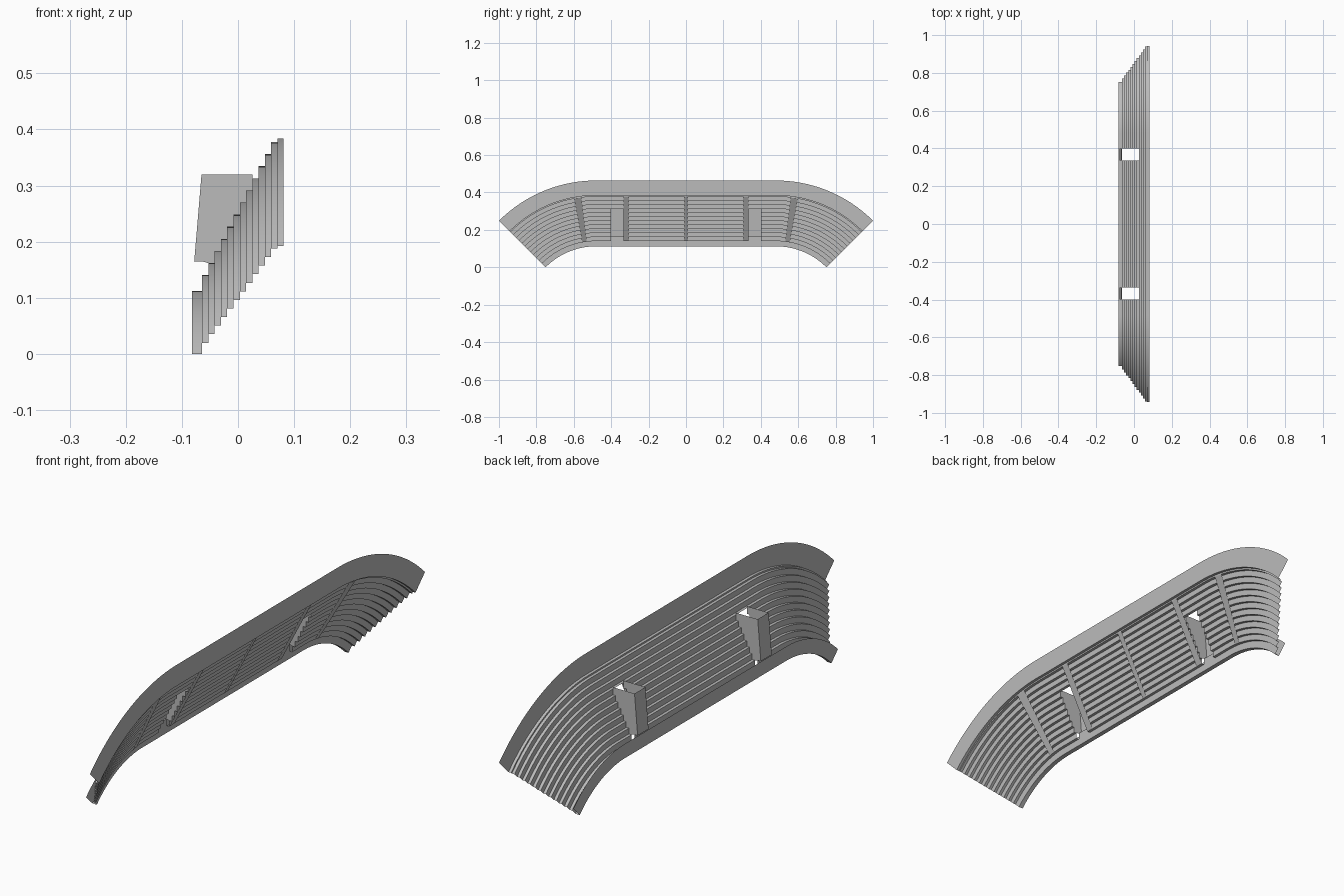
import bpy, math

cube = bpy.data.objects.get("Cube")
if cube:
    bpy.data.objects.remove(cube)

grey = bpy.data.materials.new("plain grey")
grey.use_nodes = True
grey.diffuse_color = (0.5, 0.5, 0.5, 1)
bsdf = next(n for n in grey.node_tree.nodes if n.type == "BSDF_PRINCIPLED")
bsdf.inputs["Base Color"].default_value = (0.5, 0.5, 0.5, 1)
bsdf.inputs["Roughness"].default_value = 0.7

ARC_Y, ARC_Z = 0.48, -0.2708      # centres of the two end bends
BOX_IN, BOX_OUT = 0.335, 0.40     # sides of the scoop boxes
STEPS, RUN, RISE = 12, 0.0112, 0.0216
STEP_X, STEP_R = -0.064, 0.411


def make(name, verts, faces):
    mesh = bpy.data.meshes.new(name)
    mesh.from_pydata(verts, [], faces)
    mesh.materials.append(grey)
    obj = bpy.data.objects.new(name, mesh)
    bpy.context.collection.objects.link(obj)
    bpy.ops.object.select_all(action="DESELECT")
    obj.select_set(True)
    bpy.context.view_layer.objects.active = obj
    bpy.ops.object.shade_smooth_by_angle(angle=math.radians(30))
    return obj


def sweep(name, profile, stations, skip=None):
    """Sweep (x, radius) points along stations of (centre y, angle)."""
    n = len(profile)
    verts = [(x, y + r * math.sin(a), ARC_Z + r * math.cos(a))
             for y, a in stations for x, r in profile]
    faces = []
    for s in range(len(stations) - 1):
        for p in range(n - 1):
            if skip and skip(stations[s], stations[s + 1], profile[p], profile[p + 1]):
                continue
            i = s * n + p
            faces.append((i, i + 1, i + n + 1, i + n))
    return make(name, verts, faces)


# Path along the grille: bend, straight run, bend
SEG = 20
bend = [math.pi / 4 * i / SEG for i in range(SEG + 1)]
path = [(-ARC_Y, -a) for a in reversed(bend)]
path += [(y, 0) for y in (-BOX_OUT, -BOX_IN, BOX_IN, BOX_OUT)]
path += [(ARC_Y, a) for a in bend]

# Stepped slats
steps = []
for k in range(STEPS):
    r = STEP_R + RISE * k
    steps += [(STEP_X + RUN * k, r), (STEP_X + RUN * (k + 1), r)]
TOP_STEP = 8


def box_opening(s0, s1, p0, p1):
    in_box = s0[1] == s1[1] == 0 and abs(abs(s0[0] + s1[0]) / 2 - 0.3675) < 0.01
    low, high = STEP_R - 0.001, STEP_R + RISE * TOP_STEP + 0.001
    inside = low < min(p0[1], p1[1]) and max(p0[1], p1[1]) < high
    return in_box and inside and (p0[0] + p1[0]) / 2 < STEP_X + RUN * TOP_STEP + 0.001


sweep("stepped_slats", [(STEP_X, 0.383)] + steps + [(0.070, 0.655)], path, box_opening)

# Outer rim, with its short return to the slats
sweep("outer_rim", [(0.070, 0.655), (0.081, 0.655), (0.081, 0.735)], path)

# Lower rail
sweep("lower_rail", [(STEP_X, 0.383), (-0.082, 0.383), (-0.082, 0.437)], path)

# Cross bars over the front corners of the slats
bar = [(STEP_X + RUN + 0.001, STEP_R), (STEP_X + RUN * STEPS + 0.001, STEP_R + RISE * (STEPS - 1))]
sweep("centre_bar", bar, [(-0.011, 0), (0.011, 0)])
for side, label in ((1, "left"), (-1, "right")):
    sweep("inner_bar_" + label, bar, [(side * 0.305, 0), (side * BOX_IN, 0)])
    sweep("bend_bar_" + label, bar,
          [(side * ARC_Y, side * math.radians(d)) for d in (7, 10.5)])

# Open-topped scoop boxes behind the slats
for side, label in ((1, "back"), (-1, "front")):
    outline = [(-0.065, 0.32), (-0.078, 0.165), (STEP_X, 0.165)]
    back = outline + [(STEP_X, STEP_R + ARC_Z)]
    edge = [(x, r + ARC_Z) for x, r in steps[2:2 * TOP_STEP + 1]]
    wall = outline + edge + [(edge[-1][0], 0.32)]
    verts, faces = [], []
    for y in (BOX_IN, BOX_OUT):
        faces.append(tuple(range(len(verts), len(verts) + len(wall))))
        verts += [(x, side * y, z) for x, z in wall]
    start, n = len(verts), len(back)
    verts += [(x, side * y, z) for y in (BOX_IN, BOX_OUT) for x, z in back]
    faces += [(start + i, start + i + 1, start + n + i + 1, start + n + i) for i in range(n - 1)]
    make("scoop_box_" + label, verts, faces)
